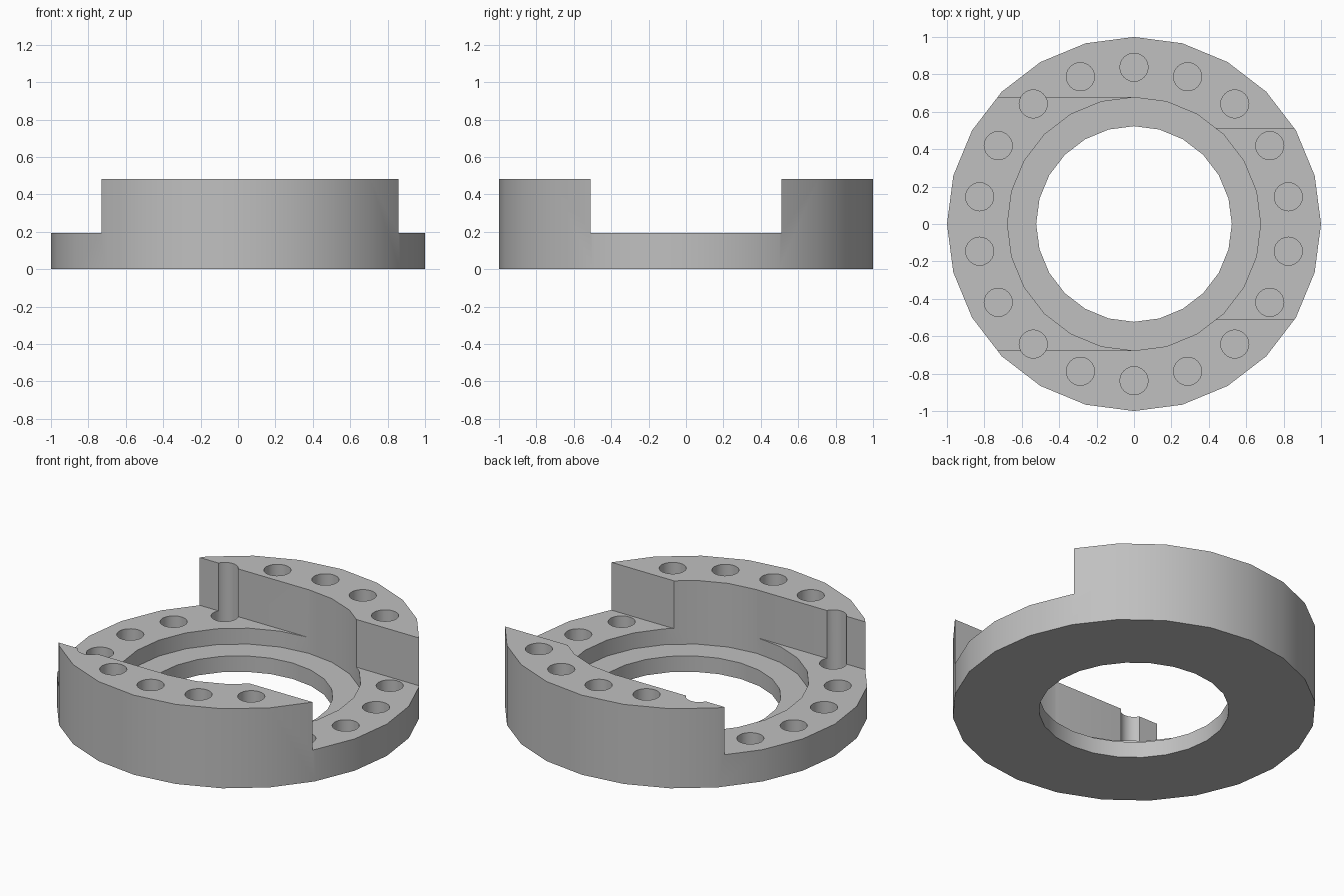
import bpy, bmesh, math

if "Cube" in bpy.data.objects:
    bpy.data.objects.remove(bpy.data.objects["Cube"])

OUTER_R, BORE_R, RECESS_R = 1.0, 0.523, 0.677
FLOOR_Z, STEP_Z, TOP_Z = 0.0966, 0.193, 0.483
HOLE_R, HOLE_RING_R, HOLE_COUNT = 0.075, 0.838, 18

grey = bpy.data.materials.new("light grey")
grey.diffuse_color = (0.527, 0.527, 0.527, 1)
grey.use_nodes = True
grey.node_tree.nodes["Principled BSDF"].inputs["Base Color"].default_value = grey.diffuse_color


def circle(r, n=24, cx=0.0, cy=0.0):
    return [(cx + r * math.cos(2 * math.pi * i / n),
             cy + r * math.sin(2 * math.pi * i / n)) for i in range(n)]


def prism(name, outlines, z0, z1):
    """Extrude closed outlines from z0 to z1 into one object."""
    bm = bmesh.new()
    for pts in outlines:
        low = [bm.verts.new((x, y, z0)) for x, y in pts]
        high = [bm.verts.new((x, y, z1)) for x, y in pts]
        bm.faces.new(low[::-1])
        bm.faces.new(high)
        n = len(pts)
        for i in range(n):
            j = (i + 1) % n
            bm.faces.new((low[i], low[j], high[j], high[i]))
    bmesh.ops.recalc_face_normals(bm, faces=bm.faces)
    mesh = bpy.data.meshes.new(name)
    bm.to_mesh(mesh)
    bm.free()
    obj = bpy.data.objects.new(name, mesh)
    bpy.context.collection.objects.link(obj)
    mesh.materials.append(grey)
    return obj


# Full-height disc
ring = prism("stepped_ring", [circle(OUTER_R)], 0, TOP_Z)

# Slot across the ring: wide on the left, narrower on the right
half = [(1.2, 0.51), (0.3, 0.51), (0.004, 0.676), (-1.2, 0.676)]
slot = half + [(x, -y) for x, y in reversed(half)]

# Blind holes around the rim
holes = []
for k in range(HOLE_COUNT):
    a = math.radians(90 + 360 / HOLE_COUNT * k)
    holes.append(circle(HOLE_R, 24, HOLE_RING_R * math.cos(a), HOLE_RING_R * math.sin(a)))

cutters = [
    prism("bore_cutter", [circle(BORE_R)], -0.5, 1),
    prism("recess_cutter", [circle(RECESS_R)], FLOOR_Z, 1),
    prism("slot_cutter", [slot], STEP_Z, 1.1),
    prism("hole_cutter", holes, FLOOR_Z, 1.2),
]

bpy.context.view_layer.objects.active = ring
ring.select_set(True)
for c in cutters:
    c.hide_render = True
    mod = ring.modifiers.new(c.name, 'BOOLEAN')
    mod.operation = 'DIFFERENCE'
    mod.solver = 'EXACT'
    mod.object = c
    bpy.ops.object.modifier_apply(modifier=mod.name)
for c in cutters:
    bpy.data.objects.remove(c, do_unlink=True)

# Round walls smooth, edges sharp
bpy.ops.object.shade_smooth_by_angle(angle=math.radians(30))
